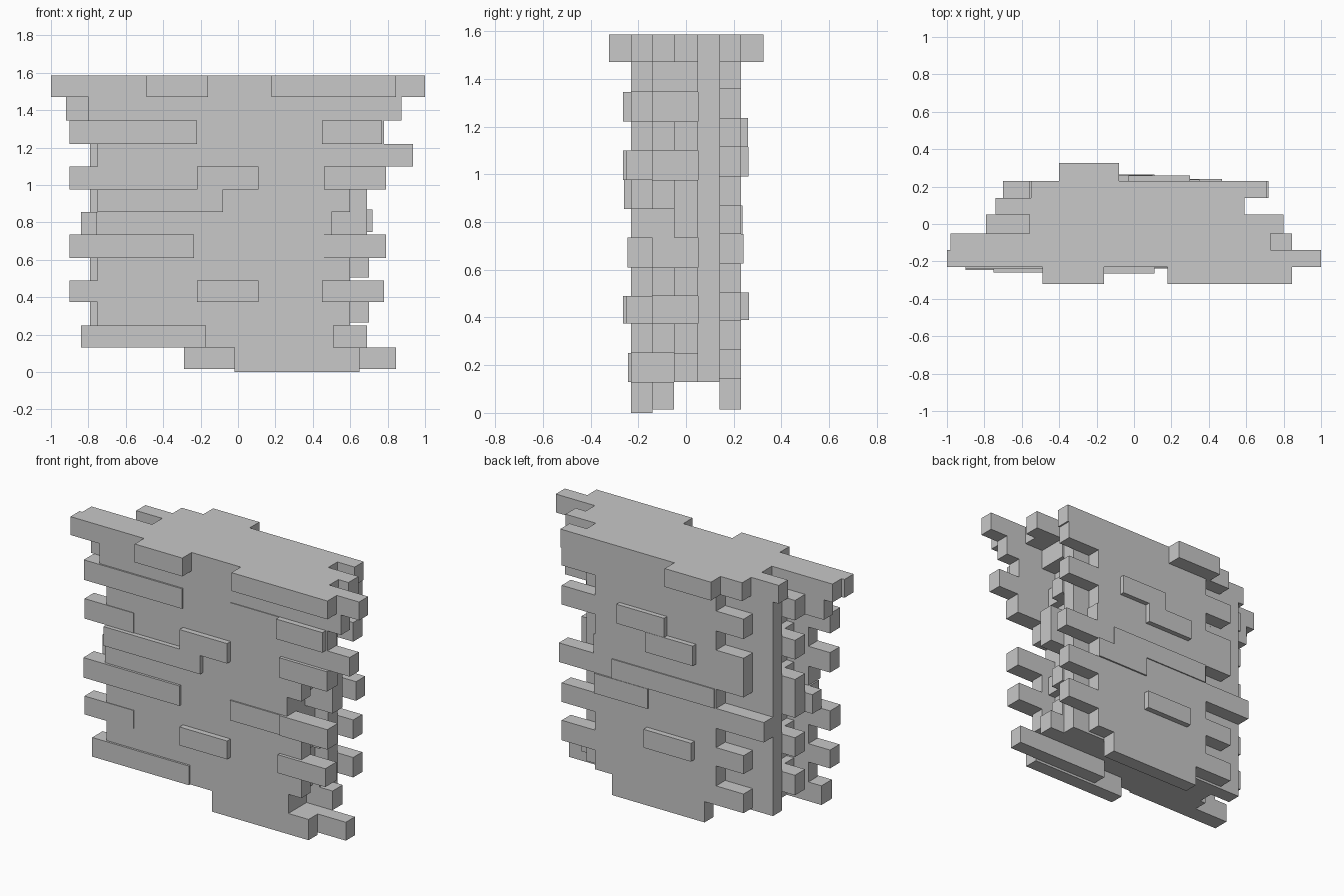
import bpy, bmesh
from mathutils import Matrix, Vector

cube = bpy.data.objects.get("Cube")
if cube:
    bpy.data.objects.remove(cube, do_unlink=True)

stone = bpy.data.materials.new("grey_stone")
stone.use_nodes = True
stone.diffuse_color = (0.58, 0.58, 0.58, 1)
stone.node_tree.nodes["Principled BSDF"].inputs["Base Color"].default_value = (0.58, 0.58, 0.58, 1)

LEVELS = [0, .13, .25, .375, .49, .61, .735, .855, .975, 1.10, 1.22, 1.345, 1.47, 1.585]
ROWS = [-.23, -.14, -.05, .05, .14, .23]      # depth of the five brick rows

# Horizontal span of each row, front to back, in the alternating courses
FLUSH = (-.7, .59)
LONG = [(-.9, .78), (-.6, .5), (-.56, .5), FLUSH, (-.56, .47)]
SHORT = [(-.75, .6), (-.65, .55), (-.79, .6), FLUSH, (-.37, .7)]
COURSES = [
    [(-.02, .65), (.19, .845), None, None, (-.29, .35)],
    [(-.84, .51), (-.6, .51), (-.56, .69), FLUSH, (-.56, .47)],
    SHORT, LONG, SHORT,
    LONG[:4] + [(-.7, .47)],
    [(-.76, .5), (-.84, .5), (-.79, .69), FLUSH, (-.37, .72)],
    SHORT[:2] + [(-.79, .69), FLUSH, (-.56, .48)],
    LONG,
    [(-.75, .935)] + SHORT[1:],
    LONG,
    [(-.8, .875), (-.92, .6), (-.79, .6), FLUSH, (-.37, .7)],
    [(-1, 1), (-.98, .73), (-.56, .8), (-.74, .59), (-.55, .71)],
]

# Bricks standing proud of the faces: course, left, right, face depth
PROUD = [
    (1, -.84, -.17, -.243),
    (3, -.9, -.56, -.234), (3, -.22, .11, -.265), (3, .45, .78, -.25),
    (5, -.9, -.235, -.245), (5, .11, .46, -.238), (5, .46, .79, -.245),
    (7, -.75, -.08, -.26),
    (8, -.9, -.56, -.234), (8, -.22, .11, -.265), (8, .46, .79, -.25),
    (10, -.9, -.22, -.24), (10, .11, .45, -.235), (10, .45, .77, -.265),
    (12, -.49, -.16, -.322), (12, .18, .845, -.322),
    (3, -.22, .11, .265), (5, .1, .47, .24), (6, -.36, .35, .237),
    (8, -.23, .1, .262), (9, -.03, .3, .26), (12, -.4, -.08, .325),
]


def add_box(bm, x, y, z):
    """Add a box given its three spans."""
    spans = (x, y, z)
    middle = Vector([(a + b) / 2 for a, b in spans])
    size = Vector([b - a for a, b in spans])
    bmesh.ops.create_cube(bm, size=1, matrix=Matrix.Translation(middle) @ Matrix.Diagonal(size).to_4x4())


def finish(name, bm):
    mesh = bpy.data.meshes.new(name)
    bm.to_mesh(mesh)
    bm.free()
    mesh.materials.append(stone)
    bpy.context.collection.objects.link(bpy.data.objects.new(name, mesh))


# Brick courses, with the rear row laid slightly higher
top = len(COURSES) - 1
for i, rows in enumerate(COURSES):
    bm = bmesh.new()
    for r, span in enumerate(rows):
        if span:
            low, high = LEVELS[i], LEVELS[i + 1]
            if r == 4 and i < top:
                low += .015
                high += .015 if i < top - 1 else 0
            elif i == 0 and r == 1:
                low += .015
            add_box(bm, span, ROWS[r:r + 2], (low, high))
    finish("capping_course" if i == top else f"brick_course_{i + 1}", bm)

# Projecting bricks on both faces
for n, (i, left, right, face) in enumerate(PROUD):
    bm = bmesh.new()
    lift = .015 if face > 0 and i < top else 0
    depth = (face, -.14) if face < 0 else (.14, face)
    add_box(bm, (left, right), depth, (LEVELS[i] + lift, LEVELS[i + 1] + lift))
    finish(f"{'front' if face < 0 else 'back'}_projecting_brick_{n + 1}", bm)
